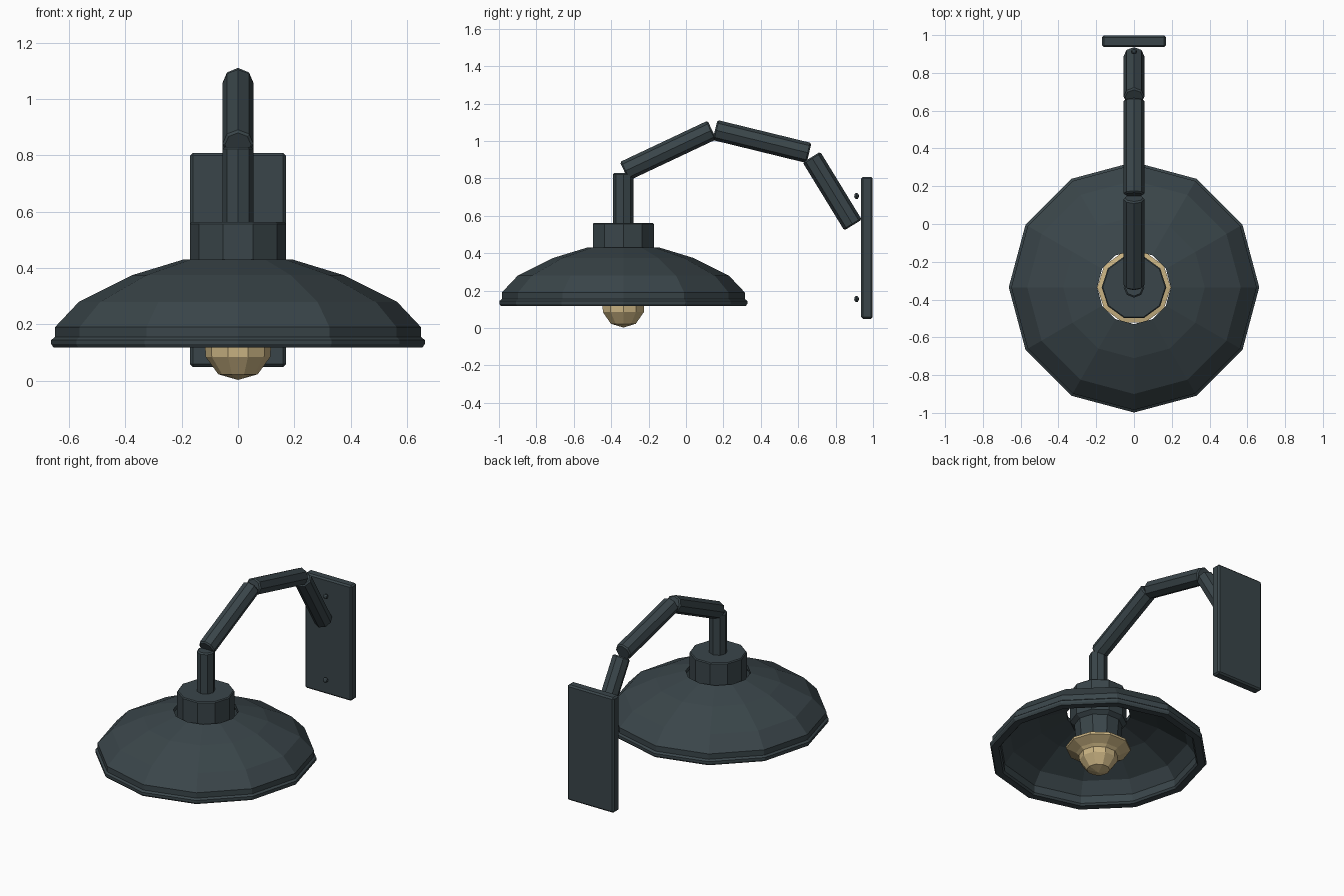
import bpy, bmesh, math
from mathutils import Vector

if "Cube" in bpy.data.objects:
    bpy.data.objects.remove(bpy.data.objects["Cube"], do_unlink=True)


def material(name, rgb):
    m = bpy.data.materials.new(name)
    m.use_nodes = True
    color = (*rgb, 1)
    m.diffuse_color = color
    m.node_tree.nodes["Principled BSDF"].inputs["Base Color"].default_value = color
    return m


iron = material("dark slate metal", (0.042, 0.060, 0.068))
gold = material("warm bulb glass", (0.60, 0.46, 0.23))
LAMP_Y = -0.335


def finish(name, bm, mat):
    bmesh.ops.remove_doubles(bm, verts=bm.verts, dist=0.0005)
    bmesh.ops.recalc_face_normals(bm, faces=bm.faces)
    mesh = bpy.data.meshes.new(name)
    bm.to_mesh(mesh)
    bm.free()
    mesh.materials.append(mat)
    ob = bpy.data.objects.new(name, mesh)
    bpy.context.collection.objects.link(ob)
    return ob


def bevel(ob, width):
    mod = ob.modifiers.new("edge bevel", "BEVEL")
    mod.width = width
    mod.segments = 1
    mod.limit_method = "ANGLE"
    mod.angle_limit = math.radians(60)


def lathe(name, profile, sides, mat):
    """Spin a closed (radius, height) profile around the lamp axis."""
    bm = bmesh.new()
    rings = []
    for i in range(sides):
        a = math.tau * i / sides
        rings.append([bm.verts.new((r * math.cos(a), LAMP_Y + r * math.sin(a), z))
                      for r, z in profile])
    n = len(profile)
    for i in range(sides):
        p, q = rings[i], rings[(i + 1) % sides]
        for j in range(n):
            k = (j + 1) % n
            if profile[j][0] == 0 and profile[k][0] == 0:
                continue
            bm.faces.new((p[j], q[j], q[k], p[k]))
    return finish(name, bm, mat)


def tube(name, start, end, radius=0.055):
    """Octagonal arm segment between two (y, z) points."""
    a, b = Vector((0, *start)), Vector((0, *end))
    bm = bmesh.new()
    bmesh.ops.create_cone(bm, cap_ends=True, segments=8, radius1=radius,
                          radius2=radius, depth=(b - a).length)
    d = (b - a).normalized()
    for v in bm.verts:
        v.co = (a + b) / 2 + Vector((1, 0, 0)) * v.co.x \
            + d.cross(Vector((1, 0, 0))) * v.co.y + d * v.co.z
    bevel(finish(name, bm, iron), 0.008)


# Hollow shade with a thick rim and an open top
lathe("shade", [(0.195, 0.43), (0.375, 0.375), (0.565, 0.28), (0.650, 0.19),
                (0.650, 0.155), (0.663, 0.145), (0.663, 0.13), (0.655, 0.118),
                (0.61, 0.118), (0.60, 0.13), (0.60, 0.18), (0.545, 0.255),
                (0.365, 0.35), (0.195, 0.405)], 12, iron)

# Collar with tapered socket
lathe("collar", [(0, 0.563), (0.165, 0.563), (0.171, 0.557), (0.171, 0.35),
                 (0.145, 0.33), (0.13, 0.17), (0, 0.17)], 10, iron)

# Bulb with a flared skirt
lathe("bulb", [(0, 0.19), (0.14, 0.19), (0.195, 0.18), (0.195, 0.165),
               (0.135, 0.135), (0.117, 0.12), (0.115, 0.085),
               (0.07, 0.023), (0, 0.003)], 10, gold)

# Jointed arm
tube("stem", (LAMP_Y, 0.54), (LAMP_Y, 0.83))
tube("front_arm", (-0.33, 0.838), (0.139, 1.059))
tube("middle_arm", (0.155, 1.059), (0.658, 0.936))
tube("rear_arm", (0.671, 0.914), (0.893, 0.551))

# Wall plate
bm = bmesh.new()
bmesh.ops.create_cube(bm, size=1)
for v in bm.verts:
    v.co = (v.co.x * 0.34, 0.967 + v.co.y * 0.062, 0.429 + v.co.z * 0.76)
bevel(finish("wall_plate", bm, iron), 0.01)

# Plate screws
for label, z in (("upper", 0.706), ("lower", 0.155)):
    bm = bmesh.new()
    bmesh.ops.create_uvsphere(bm, u_segments=8, v_segments=6, radius=0.017)
    for v in bm.verts:
        v.co = (v.co.x, 0.912 + v.co.y * 0.75, z + v.co.z)
    finish(label + "_screw", bm, iron)
